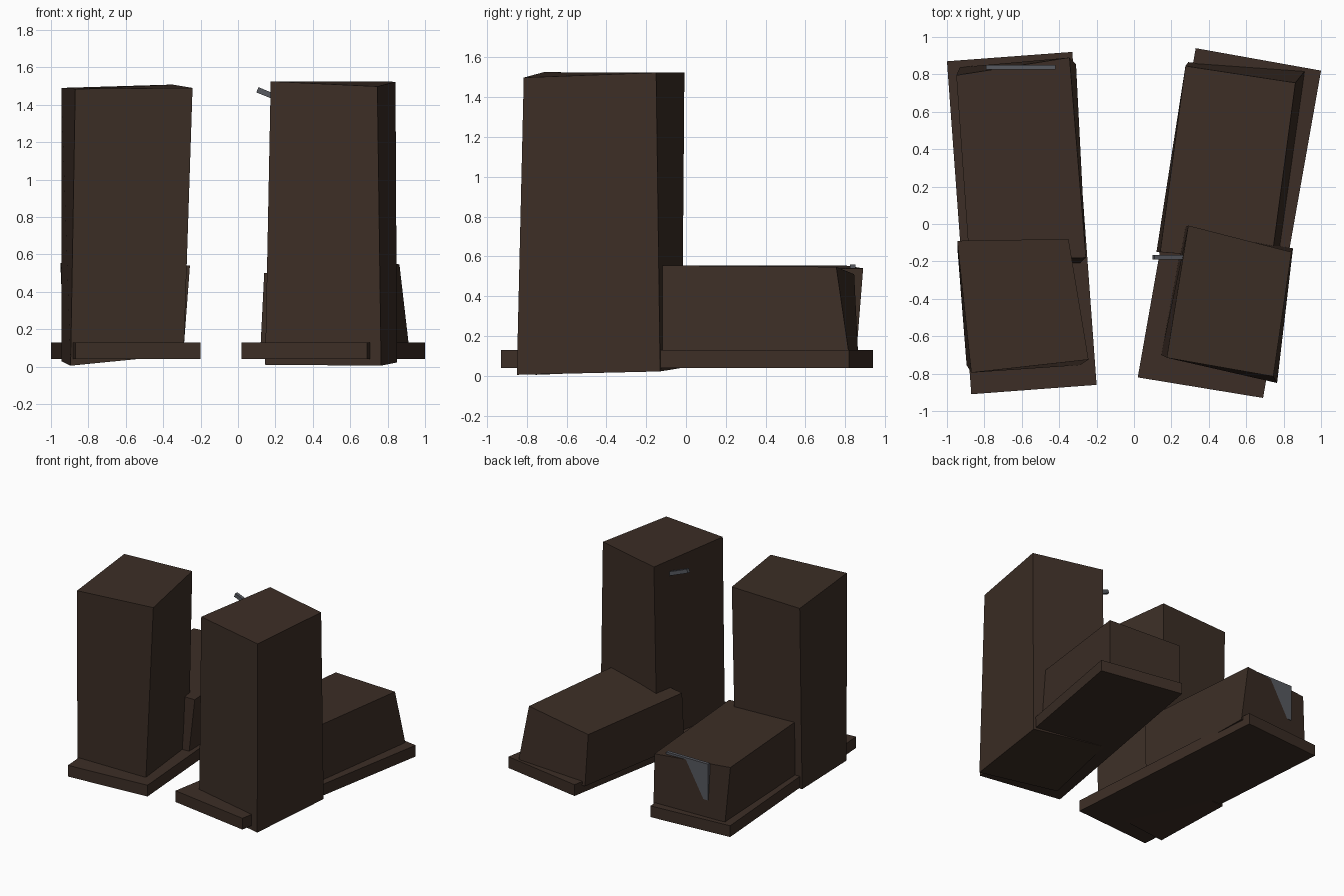
import bpy, math
from mathutils import Matrix


def material(name, rgb):
    m = bpy.data.materials.new(name)
    m.diffuse_color = (*rgb, 1)
    return m


LEATHER = material("dark brown leather", (0.045, 0.027, 0.019))
METAL = material("dull grey metal", (0.095, 0.10, 0.115))


def block(name, bottom, top, mat):
    """Six-sided block from a bottom and a top ring of four corners,
    ordered heel-left, heel-right, toe-right, toe-left."""
    mesh = bpy.data.meshes.new(name)
    faces = [(3, 2, 1, 0), (4, 5, 6, 7)]
    faces += [((i + 1) % 4, (i + 1) % 4 + 4, i + 4, i) for i in range(4)]
    mesh.from_pydata(bottom + top, [], faces)
    mesh.materials.append(mat)
    ob = bpy.data.objects.new(name, mesh)
    bpy.context.collection.objects.link(ob)
    return ob


def sole(name, ring):
    block(name, [(x, y, 0.04) for x, y in ring],
          [(x, y, 0.13) for x, y in ring], LEATHER)


def bar(name, size, centre, tilt=0):
    x, y, z = (s / 2 for s in size)
    ring = [(-x, -y), (x, -y), (x, y), (-x, y)]
    ob = block(name, [(*p, -z) for p in ring], [(*p, z) for p in ring], METAL)
    ob.matrix_world = Matrix.Translation(centre) @ Matrix.Rotation(tilt, 4, 'Y')


# Left boot: sole, leaning shaft and toe box
sole("left_sole", [(-0.87, -0.91), (-0.20, -0.86), (-0.33, 0.92), (-1.0, 0.87)])
block("left_shaft",
      [(-0.895, -0.755, 0.005), (-0.29, -0.755, 0.065),
       (-0.36, -0.11, 0.08), (-0.945, -0.12, 0.03)],
      [(-0.87, -0.795, 1.485), (-0.243, -0.725, 1.49),
       (-0.35, -0.08, 1.508), (-0.945, -0.09, 1.49)], LEATHER)
block("left_toe_box",
      [(-0.88, -0.2, 0.1), (-0.29, -0.21, 0.1),
       (-0.31, 0.855, 0.1), (-0.93, 0.838, 0.1)],
      [(-0.88, -0.2, 0.555), (-0.257, -0.18, 0.54),
       (-0.345, 0.89, 0.54), (-0.95, 0.795, 0.555)], LEATHER)

# Right boot: sole, leaning shaft and toe box
sole("right_sole", [(0.02, -0.82), (0.69, -0.93), (1.0, 0.82), (0.33, 0.94)])
block("right_shaft",
      [(0.145, -0.70, 0.01), (0.765, -0.85, 0.005),
       (0.85, -0.13, 0.022), (0.27, -0.02, 0.04)],
      [(0.175, -0.715, 1.525), (0.745, -0.815, 1.498),
       (0.842, -0.15, 1.523), (0.29, -0.008, 1.523)], LEATHER)
block("right_toe_box",
      [(0.12, -0.15, 0.1), (0.77, -0.2, 0.1),
       (0.915, 0.82, 0.1), (0.29, 0.865, 0.1)],
      [(0.14, -0.15, 0.5), (0.735, -0.2, 0.555),
       (0.863, 0.755, 0.547), (0.275, 0.845, 0.51)], LEATHER)

# Metal plate let into the left toe and peg in the right shaft
bar("toe_plate", (0.37, 0.026, 0.29), (-0.605, 0.838, 0.415))
bar("shaft_peg", (0.24, 0.026, 0.03), (0.215, -0.178, 1.435), math.radians(22))
